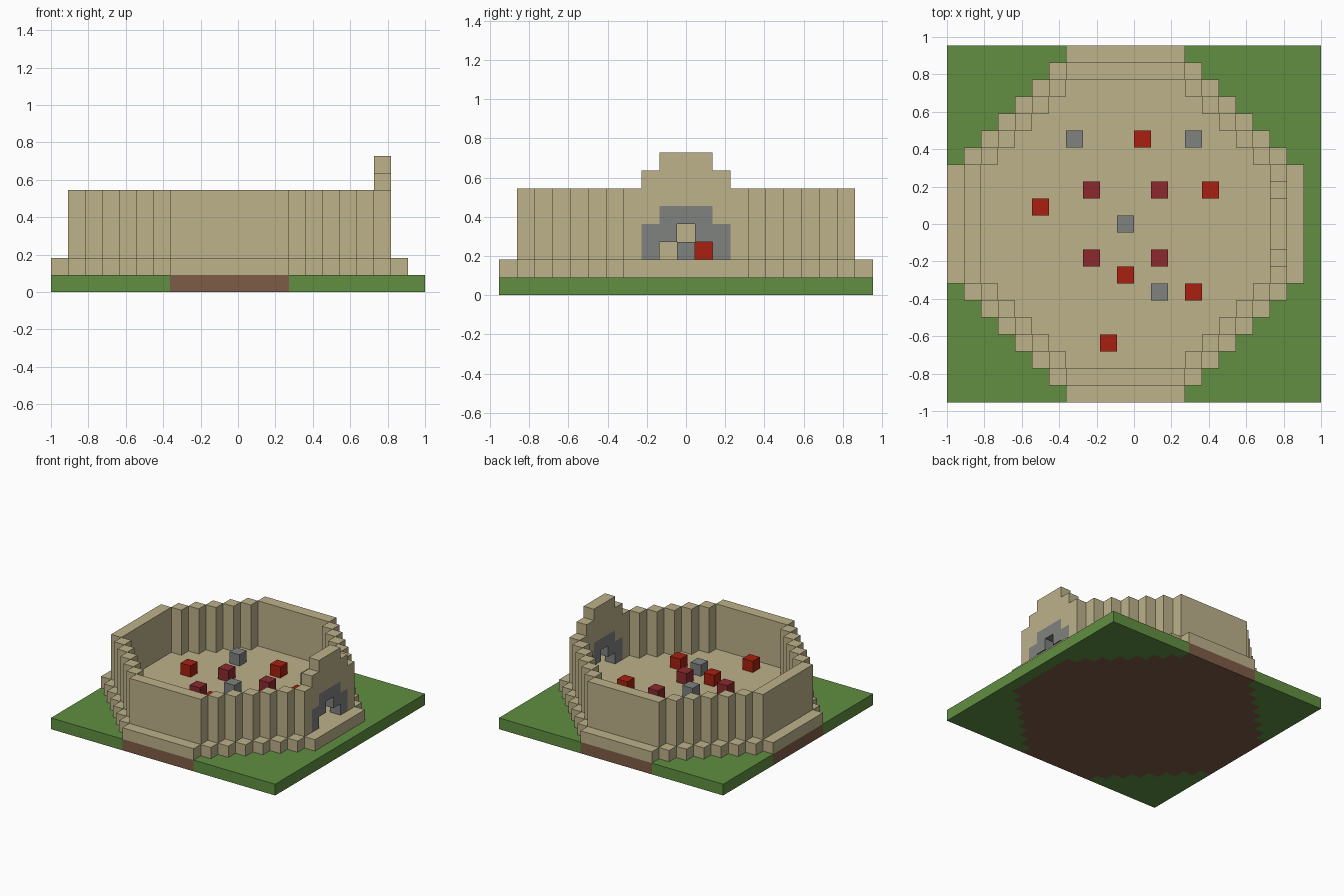
import bpy
import bmesh
from mathutils import Vector

cube = bpy.data.objects.get("Cube")
if cube:
    bpy.data.objects.remove(cube, do_unlink=True)

U = 2 / 22                                  # block size
CENTRE = Vector((-U / 2, 0, U / 2))         # middle of the central ground block


def material(name, *rgb):
    m = bpy.data.materials.new(name)
    m.use_nodes = True
    m.diffuse_color = (*rgb, 1)
    m.node_tree.nodes["Principled BSDF"].inputs["Base Color"].default_value = (*rgb, 1)
    return m


sand = material("sand", 0.51, 0.445, 0.258)
grass = material("grass green", 0.119, 0.275, 0.054)
earth = material("earth brown", 0.209, 0.107, 0.063)
stone = material("stone grey", 0.21, 0.223, 0.212)
red = material("bright red", 0.392, 0.0144, 0.0052)
dark_red = material("dark red", 0.263, 0.023, 0.027)


def octagon(radius):
    """Cells of a stepped octagon with straight sides seven blocks long."""
    return {(x, y) for x in range(-radius, radius + 1)
            for y in range(-radius, radius + 1)
            if abs(x) + abs(y) <= radius + 3}


parts = {}      # part name -> (cells, material)


def add_part(name, cells, mat):
    parts[name] = (set(cells), mat)


# Ground slab: grass around an earth bed
bed = octagon(10)
slab = {(x, y) for x in range(-10, 12) for y in range(-10, 11)}
add_part("grass_ground", ((x, y, 0) for x, y in slab - bed), grass)
add_part("earth_bed", ((x, y, 0) for x, y in bed), earth)

# Sand floor
add_part("arena_floor", ((x, y, 1) for x, y in bed), sand)

# Ring wall, one block thick, with a stepped gable above the gate
ring = {(x, y) for x, y in octagon(9)
        if max(abs(x), abs(y)) == 9 or abs(x) + abs(y) == 12}
wall = {(x, y, z) for x, y in ring for z in range(2, 6)}
wall |= {(9, y, 6) for y in range(-2, 3)} | {(9, y, 7) for y in range(-1, 2)}

# Stone gate arch with a stepped opening
arch = {(9, y, z) for y in range(-2, 3) for z in (2, 3)}
arch |= {(9, y, 4) for y in range(-1, 2)}
opening = {(9, y, 2) for y in (-1, 0, 1)} | {(9, 0, 3)}
add_part("ring_wall", wall - arch, sand)
add_part("gate_arch", arch - opening, stone)

# Loose blocks on the floor
groups = (
    ("red_block", red, ((1, 5), (-5, 1), (5, 2), (0, -3), (4, -4), (-1, -7))),
    ("dark_red_block", dark_red, [(x, y) for x in (-2, 2) for y in (-2, 2)]),
    ("stone_block", stone, ((-3, 5), (4, 5), (0, 0), (2, -4))),
)
for label, mat, spots in groups:
    for n, (x, y) in enumerate(spots, 1):
        add_part(f"{label}_{n}", [(x, y, 2)], mat)

solid = set().union(*(cells for cells, mat in parts.values()))


def build(name, cells, mat):
    """Skin the cells with their exposed faces only."""
    bm = bmesh.new()
    for cell in sorted(cells):
        for axis in range(3):
            for sign in (-1, 1):
                n = Vector((0, 0, 0))
                n[axis] = sign
                if tuple(int(c + d) for c, d in zip(cell, n)) in solid:
                    continue
                a = Vector((0, 0, 0))
                a[(axis + 1) % 3] = 1
                b = n.cross(a)
                mid = Vector(cell) + n / 2
                corners = (-a - b, a - b, a + b, b - a)
                bm.faces.new([bm.verts.new(CENTRE + U * (mid + c / 2)) for c in corners])
    bmesh.ops.remove_doubles(bm, verts=bm.verts, dist=U / 100)
    mesh = bpy.data.meshes.new(name)
    bm.to_mesh(mesh)
    bm.free()
    mesh.materials.append(mat)
    bpy.context.collection.objects.link(bpy.data.objects.new(name, mesh))


for part, (cells, mat) in parts.items():
    build(part, cells, mat)
